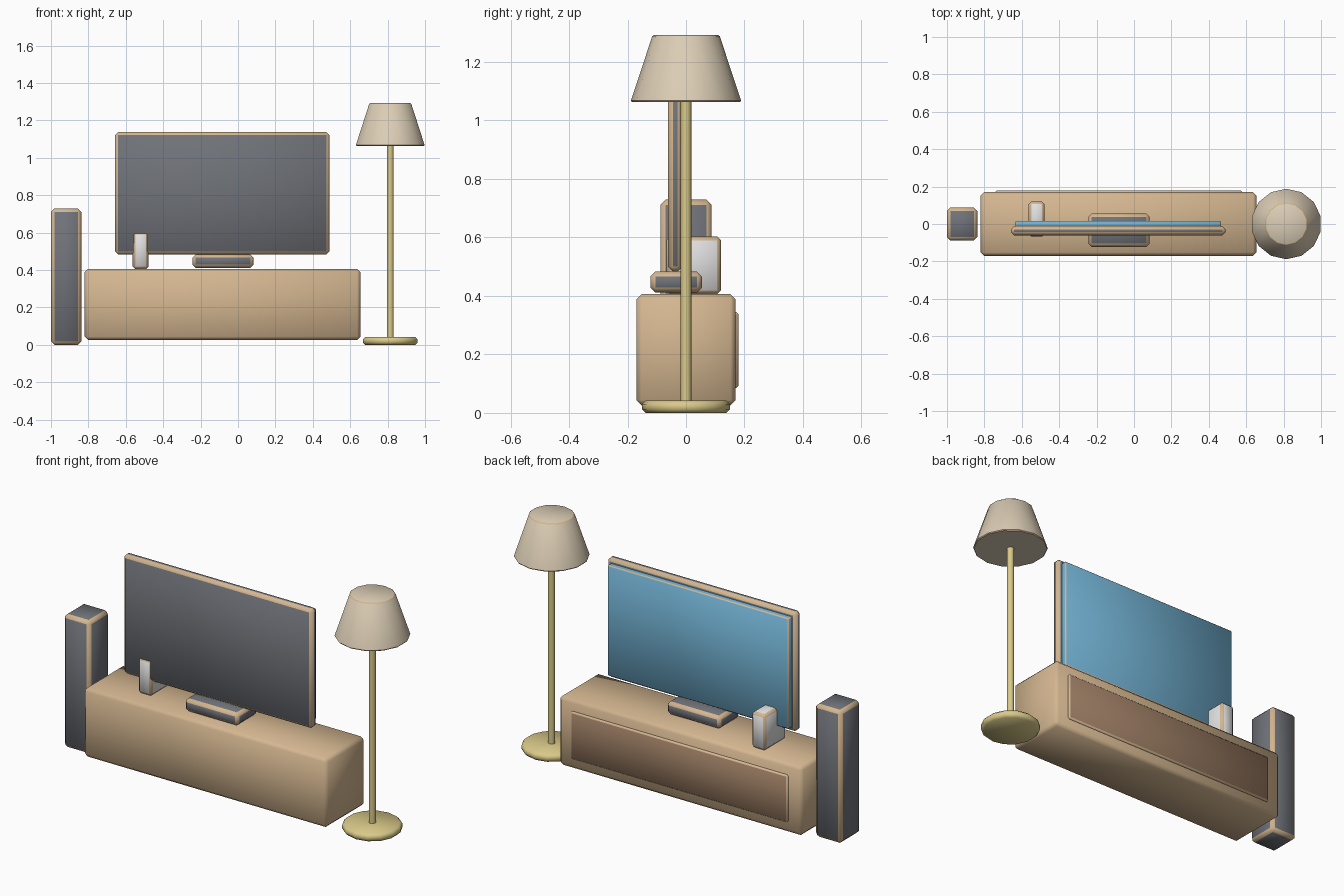
import bpy, bmesh, math
from mathutils import Matrix, Vector

if "Cube" in bpy.data.objects:
    bpy.data.objects.remove(bpy.data.objects["Cube"], do_unlink=True)


def material(name, rgb):
    m = bpy.data.materials.new(name)
    m.use_nodes = True
    m.diffuse_color = (*rgb, 1)
    m.node_tree.nodes["Principled BSDF"].inputs["Base Color"].default_value = (*rgb, 1)
    return m


TAN = material("light wood", (0.66, 0.47, 0.28))
BROWN = material("dark wood", (0.34, 0.21, 0.13))
GREY = material("dark grey", (0.16, 0.17, 0.19))
BLUE = material("screen blue", (0.17, 0.45, 0.66))
WHITE = material("off white", (0.75, 0.75, 0.75))
GOLD = material("brass", (0.70, 0.59, 0.25))
CREAM = material("lampshade cream", (0.71, 0.61, 0.46))


def finish(name, bm, edges, bevel, main, trim):
    """Chamfer the edges in the trim colour and make the object."""
    if bevel:
        bmesh.ops.bevel(bm, geom=edges, offset=bevel, segments=1, profile=0.5,
                        affect='EDGES', material=1, clamp_overlap=True)
    mesh = bpy.data.meshes.new(name)
    bm.to_mesh(mesh)
    bm.free()
    mesh.materials.append(main)
    mesh.materials.append(trim)
    ob = bpy.data.objects.new(name, mesh)
    bpy.context.collection.objects.link(ob)
    bpy.ops.object.select_all(action='DESELECT')
    ob.select_set(True)
    bpy.context.view_layer.objects.active = ob
    bpy.ops.object.shade_smooth_by_angle(angle=math.radians(50))
    return ob


def box(name, x, y, z, main, bevel=0.018, trim=TAN):
    lo, hi = (Vector(c) for c in zip(x, y, z))
    bm = bmesh.new()
    bmesh.ops.create_cube(bm, size=1, matrix=Matrix.Translation((lo + hi) / 2)
                          @ Matrix.Diagonal((*(hi - lo), 1)))
    return finish(name, bm, bm.edges[:], bevel, main, trim)


def round_part(name, r_low, r_high, z, main, bevel=0, trim=TAN):
    bm = bmesh.new()
    turn = Matrix.Rotation(math.pi / 2, 4, 'Z')
    bmesh.ops.create_cone(bm, cap_ends=True, segments=14, radius1=r_low,
                          radius2=r_high, depth=z[1] - z[0])
    # Put a corner on the y axis
    top = max(bm.verts, key=lambda v: v.co.y)
    if abs(top.co.x) > 0.001:
        bmesh.ops.transform(bm, matrix=turn, verts=bm.verts[:])
    bmesh.ops.translate(bm, vec=(0.814, 0, sum(z) / 2), verts=bm.verts[:])
    rims = [e for e in bm.edges if abs(e.verts[0].co.z - e.verts[1].co.z) < 0.001]
    return finish(name, bm, rims, bevel, main, trim)


# Cabinet and its door panel
box("cabinet", (-0.82, 0.655), (-0.17, 0.17), (0.026, 0.406), TAN)
box("cabinet_panel", (-0.74, 0.577), (0.12, 0.18), (0.085, 0.345), BROWN, 0.008)

# Television
box("television_frame", (-0.658, 0.49), (-0.061, -0.012), (0.483, 1.138), GREY, 0.017)
box("television_screen", (-0.633, 0.465), (-0.03, 0.017), (0.508, 1.113), BLUE, 0.005)
box("television_stand", (-0.243, 0.083), (-0.122, 0.055), (0.412, 0.483), GREY, 0.017)

# Tall speaker and small console
box("speaker", (-1.0, -0.838), (-0.088, 0.088), (0.0, 0.729), GREY)
box("console", (-0.563, -0.478), (-0.067, 0.12), (0.405, 0.604), WHITE, 0.014)

# Floor lamp
round_part("lamp_base", 0.15, 0.15, (0.0, 0.042), GOLD, 0.012, GOLD)
round_part("lamp_pole", 0.018, 0.018, (0.03, 1.08), GOLD)
round_part("lamp_shade", 0.19, 0.114, (1.063, 1.293), CREAM, 0.005)
